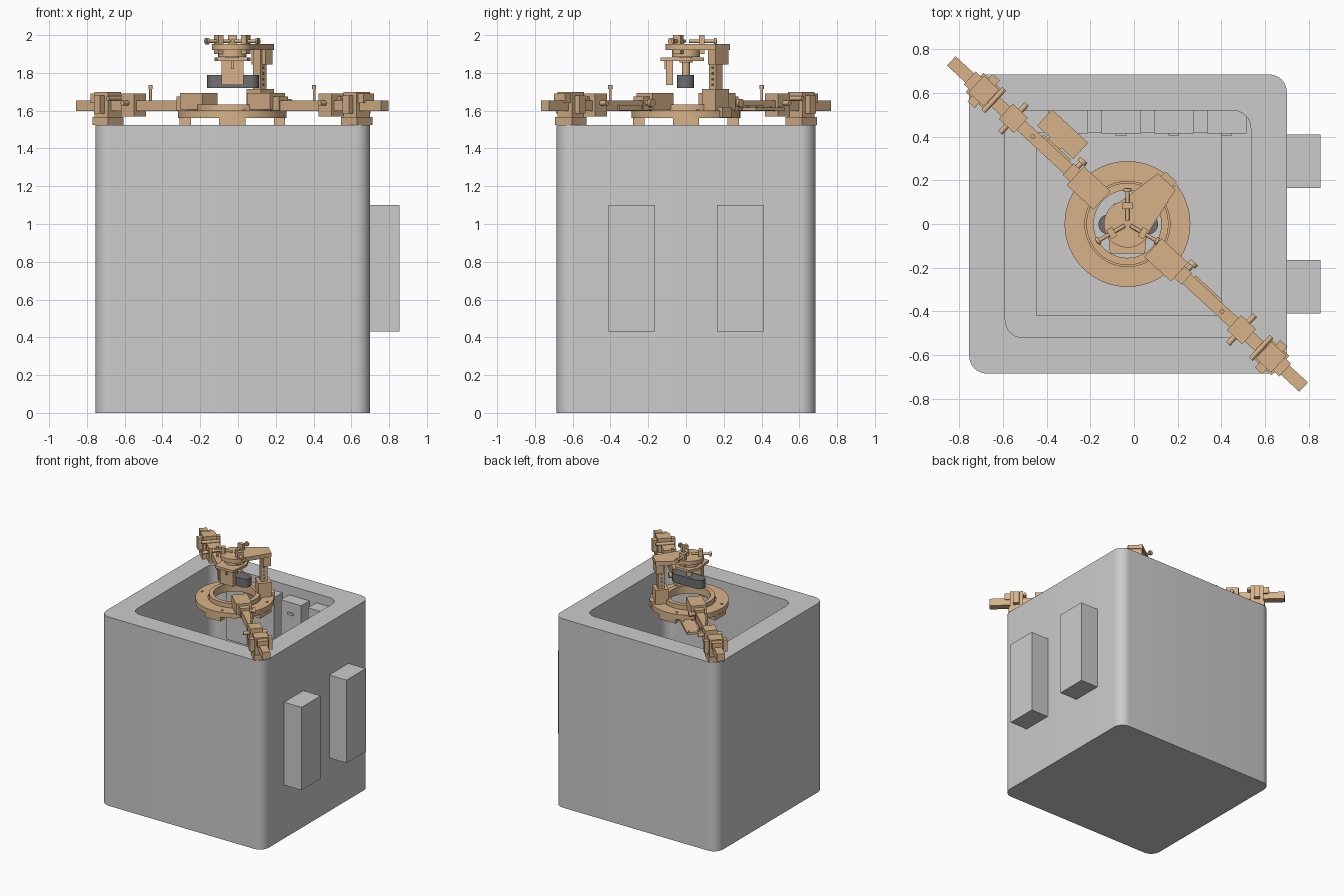
import bpy, bmesh, math
from mathutils import Vector

if "Cube" in bpy.data.objects:
    bpy.data.objects.remove(bpy.data.objects["Cube"])

CX = -0.03                      # axis of the ring fixture
ARM = math.radians(-42.8)       # direction of the diagonal beam


def material(name, rgb):
    m = bpy.data.materials.new(name)
    m.diffuse_color = (*rgb, 1)
    m.use_nodes = True
    m.node_tree.nodes["Principled BSDF"].inputs["Base Color"].default_value = m.diffuse_color
    return m


BRASS = material("brown_metal", (0.68, 0.45, 0.25))
DARK = material("dark_grey", (0.16, 0.16, 0.17))


def finish(name, bm, mat=None, loc=(0, 0, 0), rot=(0, 0, 0), smooth=False):
    bmesh.ops.recalc_face_normals(bm, faces=bm.faces)
    me = bpy.data.meshes.new(name)
    bm.to_mesh(me)
    bm.free()
    ob = bpy.data.objects.new(name, me)
    bpy.context.collection.objects.link(ob)
    ob.location, ob.rotation_euler = loc, rot
    if mat:
        me.materials.append(mat)
    if smooth:
        bpy.ops.object.select_all(action='DESELECT')
        bpy.context.view_layer.objects.active = ob
        ob.select_set(True)
        bpy.ops.object.shade_smooth_by_angle(angle=math.radians(35))
    return ob


def box(name, x, y, z, mat=BRASS):
    """Axis-aligned box from (min, max) pairs."""
    bm = bmesh.new()
    bmesh.ops.create_cube(bm, size=1)
    bmesh.ops.scale(bm, vec=(x[1] - x[0], y[1] - y[0], z[1] - z[0]), verts=bm.verts)
    return finish(name, bm, mat, (sum(x) / 2, sum(y) / 2, sum(z) / 2))


def turned_box(name, t, n, z, angle=ARM, mat=BRASS):
    """Box in a frame rotated about the ring axis: t along, n across."""
    ob = box(name, t, n, z, mat)
    c, s = math.cos(angle), math.sin(angle)
    u, v = ob.location.x, ob.location.y
    ob.location.x, ob.location.y = CX + c * u - s * v, s * u + c * v
    ob.rotation_euler.z = angle
    return ob


def rod(name, loc, r, length, rot=(0, 0, 0), mat=BRASS, sides=24):
    bm = bmesh.new()
    bmesh.ops.create_cone(bm, cap_ends=True, segments=sides, radius1=r, radius2=r, depth=length)
    return finish(name, bm, mat, loc, rot, True)


def prism(name, pts, z, mat=BRASS, smooth=False):
    bm = bmesh.new()
    f = bm.faces.new([bm.verts.new((p[0], p[1], z[0])) for p in pts])
    up = bmesh.ops.extrude_face_region(bm, geom=[f])["geom"]
    bmesh.ops.translate(bm, vec=(0, 0, z[1] - z[0]),
                        verts=[g for g in up if isinstance(g, bmesh.types.BMVert)])
    return finish(name, bm, mat, smooth=smooth)


def ring(name, r0, r1, z, start=0, end=360, steps=72):
    """Flat ring or open arc with a rectangular section."""
    bm = bmesh.new()
    closed = end - start >= 360
    rows = []
    for i in range(steps if closed else steps + 1):
        a = math.radians(start + (end - start) * i / steps)
        rows.append([bm.verts.new((CX + r * math.cos(a), r * math.sin(a), h))
                     for r, h in ((r0, z[0]), (r1, z[0]), (r1, z[1]), (r0, z[1]))])
    for i in range(len(rows) if closed else len(rows) - 1):
        a, b = rows[i], rows[(i + 1) % len(rows)]
        for k in range(4):
            bm.faces.new((a[k], a[(k + 1) % 4], b[(k + 1) % 4], b[k]))
    if not closed:
        bm.faces.new(rows[0])
        bm.faces.new(rows[-1])
    return finish(name, bm, BRASS, smooth=True)


def rounded_rect(x, y, r, seg=8):
    pts = []
    corners = ((x[1] - r, y[1] - r), (x[0] + r, y[1] - r), (x[0] + r, y[0] + r), (x[1] - r, y[0] + r))
    for q, (cx, cy) in enumerate(corners):
        for i in range(seg + 1):
            a = math.pi / 2 * (q + i / seg)
            pts.append((cx + r * math.cos(a), cy + r * math.sin(a)))
    return pts


# Open tank: outer wall, flat rim, inner wall and floor
outer = rounded_rect((-0.755, 0.70), (-0.685, 0.685), 0.08)
inner = rounded_rect((-0.59, 0.535), (-0.52, 0.52), 0.08)
bm = bmesh.new()
loops = [[bm.verts.new((x, y, z)) for x, y in p]
         for p, z in ((outer, 0), (outer, 1.525), (inner, 1.525), (inner, 0.165))]
for a, b in zip(loops, loops[1:]):
    for i in range(len(a)):
        j = (i + 1) % len(a)
        bm.faces.new((a[i], a[j], b[j], b[i]))
bm.faces.new(loops[0])
bm.faces.new(loops[-1])
finish("tank", bm, smooth=True)
box("tank_floor_plate", (-0.45, 0.40), (-0.42, 0.42), (0.16, 0.22), None)

# Cabinets on the right side, storage boxes on the inner back wall
for y in (-0.41, 0.165):
    box("side_cabinet", (0.69, 0.855), (y, y + 0.245), (0.43, 1.10), None)
for i in range(4):
    x = -0.392 + 0.242 * i
    box("wall_box", (x, x + 0.182), (0.415, 0.525), (1.0, 1.45), None)
    box("wall_box_handle", (x + 0.065, x + 0.115), (0.405, 0.42), (1.35, 1.37), None)

# Ring fixture with a slot for the post, collar, feet and bolts
ring("ring_flange", 0.195, 0.288, (1.56, 1.60), 54, 399)
ring("ring_collar", 0.155, 0.188, (1.57, 1.632))
ring("ring_seat", 0.18, 0.2, (1.56, 1.585))
for k in range(4):
    turned_box("ring_foot", (0.22, 0.28), (-0.07, 0.07), (1.525, 1.562), k * math.pi / 2)
    a = math.radians(14 + 90 * k)
    rod("ring_bolt", (CX + 0.255 * math.cos(a), 0.255 * math.sin(a), 1.601), 0.009, 0.008)

# Two mirrored support arms
for s in (-1, 1):
    def arm(name, t, n, z):
        turned_box(name, sorted((s * t[0], s * t[1])), n, z)

    def spot(t, n):
        v = Vector((math.cos(ARM), math.sin(ARM))) * s * t
        return CX + v.x - math.sin(ARM) * n, v.y + math.cos(ARM) * n

    across = (math.pi / 2, 0, ARM)
    arm("beam", (0.30, 1.10), (-0.029, 0.029), (1.597, 1.655))
    arm("beam_root", (0.16, 0.325), (-0.058, 0.058), (1.605, 1.693))
    arm("beam_root_neck", (0.31, 0.37), (-0.036, 0.036), (1.60, 1.675))
    arm("beam_stiffener", (0.39, 0.56), (0.025, 0.04), (1.60, 1.63))
    arm("slider", (0.665, 0.76), (-0.047, 0.047), (1.57, 1.69))
    arm("clamp", (0.85, 0.945), (-0.052, 0.052), (1.56, 1.70))
    arm("clamp_jaw", (0.875, 0.92), (-0.085, 0.085), (1.585, 1.68))
    arm("clamp_foot", (0.84, 0.955), (-0.06, 0.06), (1.525, 1.566))
    arm("clamp_lip", (0.935, 0.985), (-0.04, 0.04), (1.64, 1.69))
    rod("slider_pin", (*spot(0.712, 0), 1.64), 0.013, 0.18, across)
    rod("clamp_pin", (*spot(0.835, 0.0), 1.665), 0.012, 0.14, across)
    rod("root_knob_stem", (*spot(0.345, 0.045), 1.64), 0.012, 0.05, across)
    rod("root_knob", (*spot(0.345, 0.07), 1.64), 0.022, 0.02, across)
    rod("locking_pin", (*spot(0.59, 0), 1.685), 0.007, 0.09)
    rod("locking_pin_head", (*spot(0.59, 0), 1.725), 0.011, 0.022)

# Small tray beside the left arm
turned_box("tray", (-0.61, -0.385), (0.05, 0.15), (1.60, 1.618))
turned_box("tray_bracket", (-0.53, -0.46), (0.02, 0.09), (1.597, 1.612))
for t in (-0.59, -0.41):
    for n in (0.065, 0.132):
        turned_box("tray_screw", (t - .005, t + .005), (n - .005, n + .005), (1.617, 1.623))

# Upright post in the ring slot
turned_box("post_base", (-0.05, 0.055), (0.165, 0.265), (1.57, 1.715))
turned_box("post_base_lug", (-0.035, 0.035), (0.26, 0.295), (1.565, 1.62))
turned_box("post", (-0.026, 0.026), (0.19, 0.24), (1.71, 1.93))
turned_box("post_head", (-0.05, 0.05), (0.205, 0.26), (1.845, 1.952))
for k in range(4):
    turned_box("post_hole", (-0.028, 0.028), (0.208, 0.222), (1.73 + 0.03 * k, 1.744 + 0.03 * k), mat=DARK)

# Top plate: disc blended into a bracket that reaches the post
u, n = Vector((math.cos(ARM), math.sin(ARM))), Vector((-math.sin(ARM), math.cos(ARM)))
plate = []
for i in range(33):
    a = math.radians(150 + 240 * i / 32)
    plate.append(Vector((CX, 0)) + 0.108 * (u * math.cos(a) + n * math.sin(a)))
plate += [Vector((CX, 0)) + u * t + n * 0.265 for t in (0.055, -0.055)]
prism("top_plate", plate, (1.92, 1.952), smooth=True)

# Hanging hub, lower fan-shaped shelf and drop bracket
rod("hub", (CX, 0, 1.905), 0.075, 0.04)
rod("hub_stem", (CX, 0, 1.88), 0.035, 0.05)
prism("lower_shelf", [(-0.11, -0.135), (0.05, -0.135), (0.065, 0.02), (0.03, 0.095),
                      (-0.09, 0.095), (-0.125, 0.02)], (1.862, 1.882))
box("drop_bracket", (-0.087, 0.03), (-0.105, -0.068), (1.735, 1.865))
box("drop_bracket_rib", (-0.037, -0.022), (-0.115, -0.10), (1.82, 1.865))

# Three radial adjusters
for deg in (90, 210, 330):
    a = math.radians(deg)
    c, s = math.cos(a), math.sin(a)
    turned_box("adjuster_block", (0.068, 0.098), (-0.024, 0.024), (1.90, 2.0), a)
    rod("adjuster_rod", (CX + 0.09 * c, 0.09 * s, 1.968), 0.009, 0.15, (0, math.pi / 2, a))
    rod("adjuster_knob", (CX + 0.155 * c, 0.155 * s, 1.968), 0.018, 0.014, (0, math.pi / 2, a))

# Dark capsule held under the shelf
prism("capsule", rounded_rect((-0.163, 0.11), (-0.047, 0.043), 0.0449, 10), (1.72, 1.79), DARK, True)
rod("capsule_stem", (CX, 0, 1.825), 0.02, 0.08)
